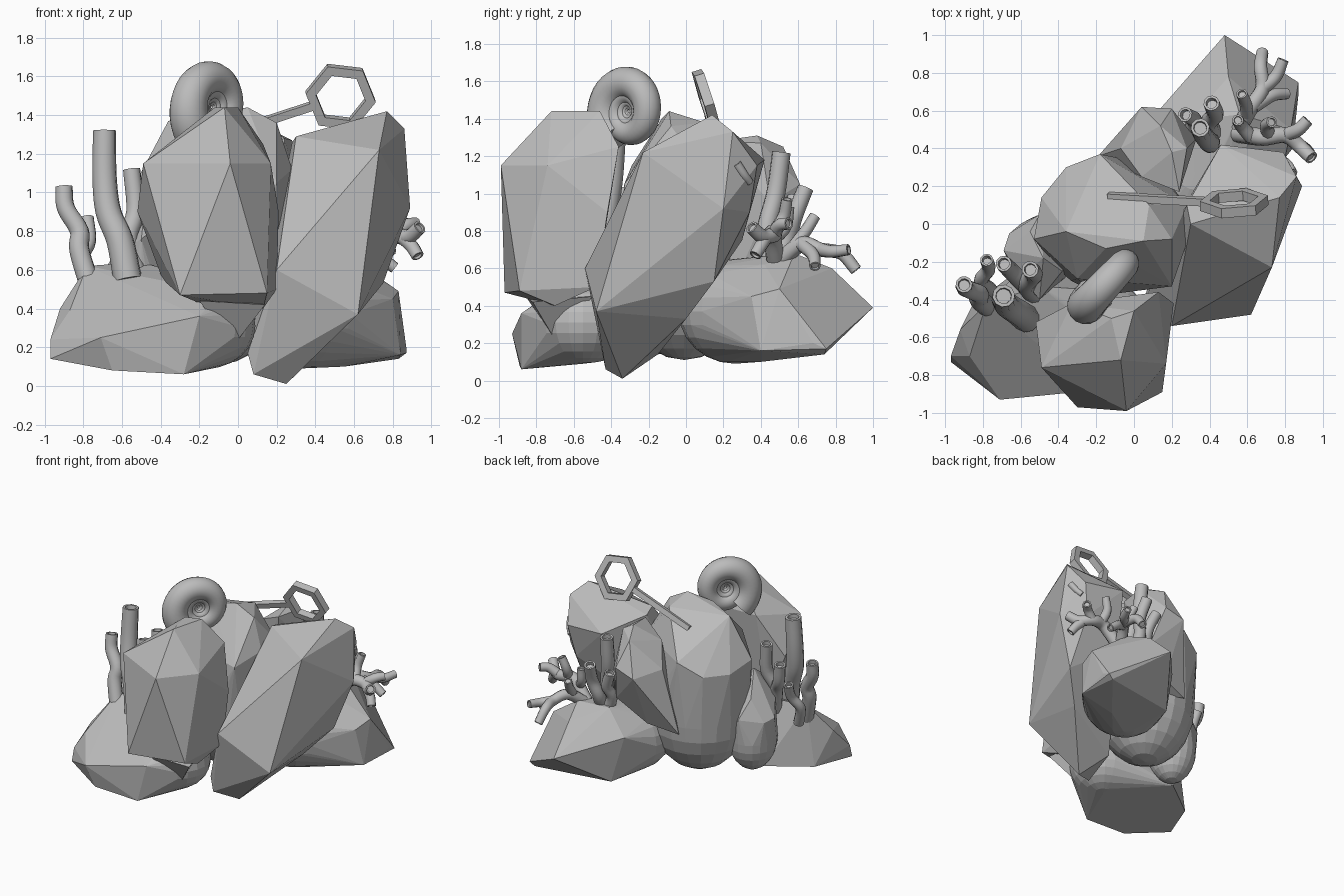
import bpy, bmesh
from math import pi, cos, sin
from mathutils import Vector, Matrix

cube = bpy.data.objects.get("Cube")
if cube:
    bpy.data.objects.remove(cube, do_unlink=True)

stone = bpy.data.materials.new("stone_grey")
stone.use_nodes = True
stone.diffuse_color = (0.5, 0.5, 0.5, 1)
stone.node_tree.nodes["Principled BSDF"].inputs["Base Color"].default_value = (0.5, 0.5, 0.5, 1)


def finish(bm, name, smooth=False):
    bmesh.ops.recalc_face_normals(bm, faces=bm.faces[:])
    mesh = bpy.data.meshes.new(name)
    bm.to_mesh(mesh)
    bm.free()
    mesh.materials.append(stone)
    obj = bpy.data.objects.new(name, mesh)
    bpy.context.collection.objects.link(obj)
    if smooth:
        bpy.ops.object.select_all(action='DESELECT')
        obj.select_set(True)
        bpy.context.view_layer.objects.active = obj
        bpy.ops.object.shade_smooth_by_angle(angle=0.7)


def rock(name, points, belly=None):
    """Chiselled boulder: hull of corner points plus an optional rounded belly."""
    bm = bmesh.new()
    for p in points:
        bm.verts.new(p)
    if belly:
        place, size = belly
        mat = Matrix.Translation(place) @ Matrix.Diagonal((*size, 1))
        bmesh.ops.create_uvsphere(bm, u_segments=20, v_segments=12, radius=1, matrix=mat)
        bmesh.ops.delete(bm, geom=bm.faces[:] + bm.edges[:], context='EDGES_FACES')
    hull = bmesh.ops.convex_hull(bm, input=bm.verts[:])
    loose = {v for v in hull["geom_interior"] if isinstance(v, bmesh.types.BMVert)}
    bmesh.ops.delete(bm, geom=list(loose), context='VERTS')
    bmesh.ops.dissolve_limit(bm, angle_limit=0.03, verts=bm.verts[:], edges=bm.edges[:])
    finish(bm, name)


def smooth_path(points, steps=5):
    """Catmull-Rom curve through a few points."""
    p = [Vector(q) for q in points]
    p = [2 * p[0] - p[1]] + p + [2 * p[-1] - p[-2]]
    out = []
    for a, b, c, d in zip(p, p[1:], p[2:], p[3:]):
        for i in range(steps):
            t = i / steps
            out.append(0.5 * (2 * b + (c - a) * t + (2 * a - 5 * b + 4 * c - d) * t * t
                              + (3 * b - a - 3 * c + d) * t ** 3))
    return out + [p[-2]]


def tube(bm, path, radii, sides=10, ref=None, closed=False, hollow=0):
    """Sweep a ring along a path; hollow sinks a cup into the far end."""
    n = len(path)
    ref = Vector(ref) if ref else (path[-1] - path[0]).orthogonal()
    rings = []
    for i, p in enumerate(path):
        nxt = path[(i + 1) % n] if closed else path[min(i + 1, n - 1)]
        prv = path[i - 1] if closed else path[max(i - 1, 0)]
        t = (nxt - prv).normalized()
        s = t.cross(ref).normalized()
        u = s.cross(t)
        rings.append([bm.verts.new(p + radii[i] * (s * cos(a) + u * sin(a)))
                      for a in [(k + 0.5) * 2 * pi / sides for k in range(sides)]])
    pairs = list(zip(rings, rings[1:])) + ([(rings[-1], rings[0])] if closed else [])
    for r, q in pairs:
        for k in range(sides):
            m = (k + 1) % sides
            bm.faces.new((r[k], r[m], q[m], q[k]))
    if closed:
        return
    bm.faces.new(rings[0])
    cap = bm.faces.new(rings[-1])
    if hollow:
        bm.normal_update()
        bmesh.ops.inset_individual(bm, faces=[cap], thickness=radii[-1] * 0.3)
        bmesh.ops.inset_individual(bm, faces=[cap], thickness=0.002)
        down = (path[-2] - path[-1]).normalized() * hollow
        bmesh.ops.translate(bm, verts=cap.verts[:], vec=down)


def coral(name, branches, hollow=0.03):
    bm = bmesh.new()
    for r0, r1, pts in branches:
        path = smooth_path(pts)
        n = len(path) - 1
        tube(bm, path, [r0 + (r1 - r0) * i / n for i in range(n + 1)], hollow=hollow)
    finish(bm, name, True)


# Boulders
rock("front_boulder", [
    (-.07, -.72, 1.44), (-.12, -.5, 1.44), (0, -.46, 1.44), (-.49, -.76, 1.15), (-.04, -.99, 1.15),
    (.17, -.74, 1.15), (-.3, -.97, .47), (.15, -.89, .48), (.2, -.48, .5), (.21, -.42, .9),
    (-.52, -.52, .9), (-.33, -.42, 1.22), (.13, -.36, 1.25), (-.39, -.5, .55), (.13, -.7, .4), (-.18, -.7, .42)])
rock("front_boulder_tip", [(-.2, -.85, .44), (.14, -.82, .42), (.05, -.5, .45), (-.03, -.69, .2)])
rock("right_boulder", [
    (.2, -.54, .6), (.62, -.48, .37), (.73, -.23, 1.22), (.3, 0, 1.29), (.77, .14, 1.42), (.86, .25, 1.33),
    (.89, .2, .92), (.79, .38, 1.15), (.46, .42, 1.18), (.28, .1, 1.26), (.25, -.34, .01), (.08, -.43, .06),
    (.05, -.42, .17), (.12, -.15, .14), (.58, 0, .33), (.75, .15, .53), (.4, .3, .75), (.74, .34, .9)])
rock("left_boulder", [
    (-.97, -.73, .14), (-.97, -.7, .24), (-.87, -.7, .39), (-.71, -.93, .25), (-.78, -.42, .62),
    (-.92, -.56, .4), (-.5, -.33, .64), (-.2, -.88, .36), (-.28, -.88, .06), (-.65, -.89, .08),
    (-.85, -.42, .14), (-.2, -.35, .55), (-.55, -.2, .15)], ((-.16, -.55, .31), (.25, .25, .22)))
rock("back_boulder", [
    (.48, 1, .39), (.87, .75, .17), (.83, .74, .14), (.83, .5, .49), (.5, .78, .6), (.56, .58, .68),
    (.3, .55, .68), (.13, .6, .5), (.22, .64, .14), (.6, .42, .62), (.87, .68, .2), (.8, .35, .45),
    (.84, .4, .16), (.55, .4, .1)], ((.32, .26, .37), (.32, .3, .28)))
rock("centre_boulder", [
    (-.18, .37, 1.1), (-.36, .3, 1.0), (-.49, .14, 1.0), (-.53, -.08, 1.05), (-.3, -.29, 1.15),
    (-.15, -.13, 1.4), (.05, -.09, 1.44), (.2, -.08, 1.36), (.08, .1, 1.38), (-.36, -.04, 1.37),
    (.28, -.1, 1.12), (.28, .1, 1.12), (.2, -.33, 1.05)],
    ((-.11, -.01, .57), (.38, .36, .46)))
rock("side_boulder", [(-.48, -.18, .93), (-.55, -.04, .75), (-.38, -.25, .85), (-.66, -.05, .58),
                      (-.69, -.14, .6), (-.5, .05, .6), (-.6, -.28, .7), (-.5, -.4, .76)],
     ((-.49, -.15, .4), (.18, .19, .26)))
rock("rear_boulder", [
    (.04, .62, 1.0), (-.07, .4, 1.03), (.04, .25, 1.18), (.24, .17, 1.28), (.2, .38, 1.31), (.28, .4, 1.27),
    (.2, .61, 1.05), (.14, .52, 1.25), (.33, .45, .95), (.05, .42, .57), (.2, .25, .5), (-.19, .36, .52),
    (.27, .5, .75)])

# Spiral shell, standing on edge and growing outward
u, up = Vector((.68, .73, 0)), Vector((0, 0, 1))
eye = Vector((-.137, -.305, 1.44))
path, radii = [], []
for i in range(181):
    a = -2 * pi * 4.5 + i * 2 * pi * 5.15 / 180
    outer = 0.207 * 1.73 ** (a / (2 * pi))
    path.append(eye + 0.64 * outer * (u * cos(a) + up * sin(a)))
    radii.append(0.36 * outer)
bm = bmesh.new()
tube(bm, path, radii, sides=16, ref=u.cross(up))
finish(bm, "spiral_shell", True)

# Key with a hexagonal bow
ku, kv = Vector((.95, -.05, .31)).normalized(), Vector((-.29, -.3, .91)).normalized()
kn = ku.cross(kv).normalized()
hub = Vector((.53, .11, 1.495))
bm = bmesh.new()
bow = [hub + 0.157 * (ku * cos(k * pi / 3 - .45) + kv * sin(k * pi / 3 - .45)) for k in range(6)]
tube(bm, bow, [0.038] * 6, sides=4, ref=kn, closed=True)
tube(bm, [hub - 0.14 * ku, hub - 0.7 * ku], [0.029] * 2, sides=4, ref=kn)
for d in (0.58, 0.64, 0.69):
    root = hub - d * ku
    tube(bm, [root, root - 0.05 * kv], [0.018] * 2, sides=4, ref=kn)
finish(bm, "key")

# Upright tube corals
coral("left_tube_coral", [
    (.055, .045, [(-.76, -.45, .5), (-.82, -.4, .7), (-.82, -.37, .8), (-.89, -.34, .92), (-.9, -.32, 1.03)]),
    (.04, .035, [(-.76, -.35, .5), (-.81, -.3, .65), (-.77, -.24, .75), (-.78, -.19, .87)]),
    (.075, .06, [(-.57, -.5, .55), (-.61, -.47, .75), (-.67, -.43, .9), (-.69, -.4, 1.08), (-.69, -.38, 1.32)]),
    (.05, .043, [(-.55, -.35, .55), (-.6, -.3, .75), (-.66, -.24, .85), (-.69, -.21, 1.0)]),
    (.055, .045, [(-.52, -.38, .55), (-.57, -.32, .75), (-.53, -.27, .9), (-.55, -.24, 1.12)])])
coral("back_tube_coral", [
    (.05, .043, [(.42, .46, .62), (.4, .54, .75), (.43, .58, .88), (.41, .64, 1.03)]),
    (.055, .05, [(.4, .44, .62), (.4, .43, .8), (.36, .48, 1.0), (.35, .51, 1.22)]),
    (.045, .04, [(.36, .48, .62), (.31, .5, .75), (.32, .55, .85), (.27, .58, .98)])])

# Forked corals
coral("back_branch_coral", [
    (.045, .032, [(.55, .5, .64), (.62, .62, .73), (.68, .72, .7), (.67, .83, .68), (.68, .91, .59)]),
    (.038, .03, [(.68, .72, .7), (.75, .78, .69), (.79, .87, .7)]),
    (.038, .03, [(.63, .62, .73), (.73, .68, .67), (.81, .69, .61)]),
    (.035, .03, [(.6, .58, .72), (.59, .64, .8), (.57, .69, .88)])], hollow=.012)
coral("side_branch_coral", [
    (.05, .036, [(.55, .48, .64), (.68, .46, .78), (.8, .47, .78), (.88, .41, .77), (.94, .35, .82)]),
    (.038, .033, [(.85, .43, .77), (.9, .4, .72), (.93, .37, .67)]),
    (.038, .032, [(.8, .47, .78), (.87, .5, .83), (.92, .55, .84)]),
    (.038, .03, [(.72, .46, .78), (.7, .52, .87), (.73, .54, .97)]),
    (.038, .03, [(.62, .46, .75), (.56, .53, .82), (.55, .55, .93)])], hollow=.012)
coral("small_stub_coral", [(.022, .026, [(.79, .34, 1.06), (.82, .31, 1.1), (.84, .27, 1.16)])], hollow=.012)
